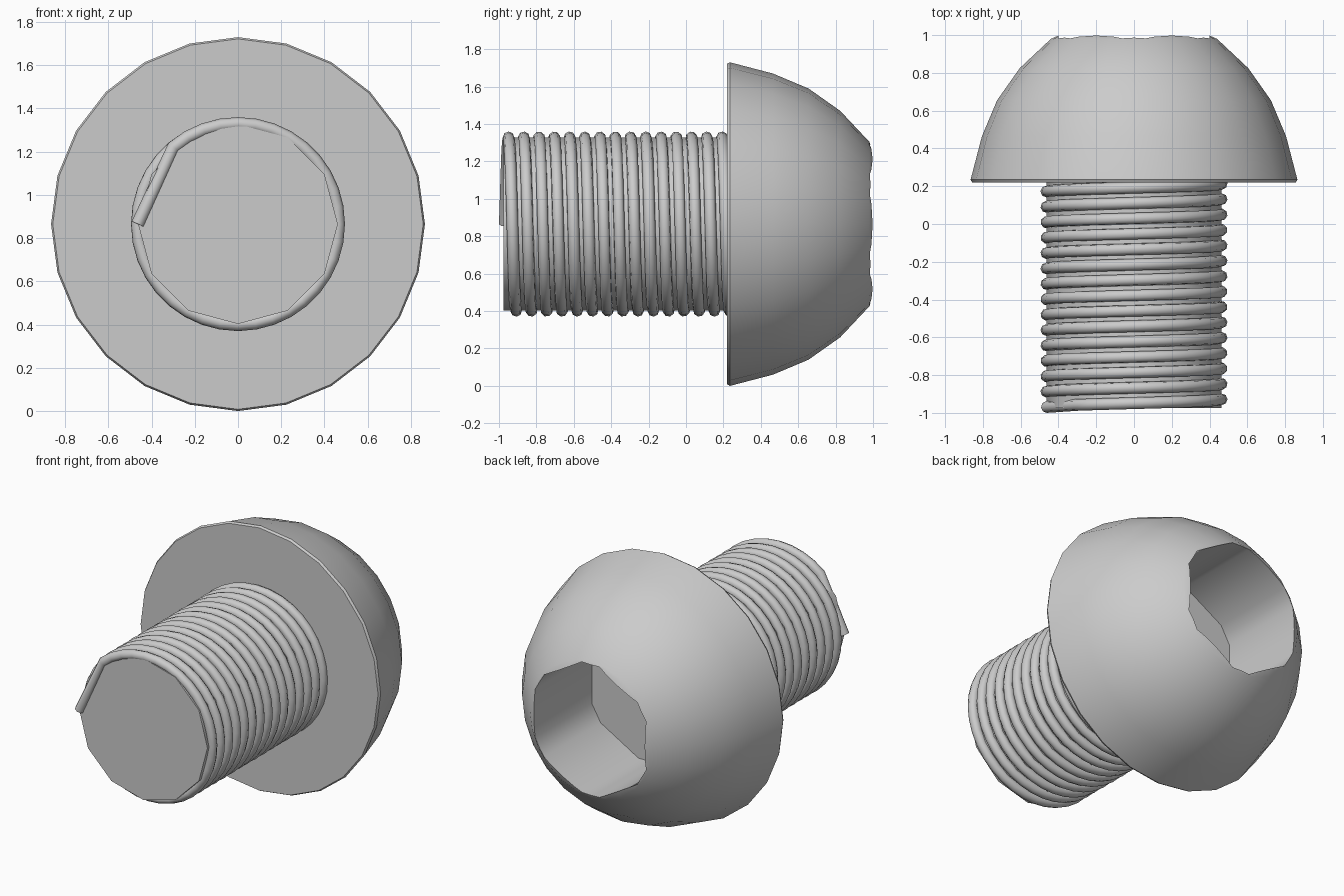
import bpy, bmesh
from math import sin, cos, pi, radians

if "Cube" in bpy.data.objects:
    bpy.data.objects.remove(bpy.data.objects["Cube"])

CZ = 0.865  # height of the bolt axis, which runs along y


def loft(name, rings, angles):
    """Closed solid from (radius, y) rings sharing one list of angles."""
    bm = bmesh.new()
    loops = [[bm.verts.new((r * cos(a), y, CZ + r * sin(a))) for a in angles] for r, y in rings]
    n = len(angles)
    for lo, hi in zip(loops, loops[1:]):
        for i in range(n):
            j = (i + 1) % n
            bm.faces.new((lo[i], lo[j], hi[j], hi[i]))
    bm.faces.new(loops[0])
    bm.faces.new(loops[-1])
    bmesh.ops.recalc_face_normals(bm, faces=bm.faces)
    me = bpy.data.meshes.new(name)
    bm.to_mesh(me)
    bm.free()
    ob = bpy.data.objects.new(name, me)
    bpy.context.collection.objects.link(ob)
    return ob


def smooth(ob, angle):
    bpy.ops.object.select_all(action='DESELECT')
    ob.select_set(True)
    bpy.context.view_layer.objects.active = ob
    bpy.ops.object.shade_smooth_by_angle(angle=radians(angle))


def circle(n):
    return [2 * pi * i / n for i in range(n)]


# Domed head
head = loft("head", [(0.857, 0.22), (0.865, 0.235), (0.805, 0.465), (0.725, 0.655),
                     (0.605, 0.825), (0.44, 0.98), (0.395, 1.0)], circle(24))

# Hexagonal socket with clipped corners, cut into the head
hex_angles = [radians(30 + 60 * k + d) for k in range(6) for d in (-8.5, 8.5)]
cutter = loft("socket_cutter", [(0.43, 0.40), (0.43, 1.2)], hex_angles)
cutter.hide_render = True
mod = head.modifiers.new("socket", 'BOOLEAN')
mod.operation = 'DIFFERENCE'
mod.solver = 'EXACT'
mod.object = cutter
bpy.context.view_layer.objects.active = head
bpy.ops.object.modifier_apply(modifier=mod.name)
bpy.data.objects.remove(cutter)
smooth(head, 35)

# Twelve-sided shaft
shaft = loft("shaft", [(0.462, -0.975), (0.462, 0.24)], circle(12))
smooth(shaft, 35)

# Thread: round wire wound in a helix, with a straight first stretch
PITCH, TURNS, STEPS = 0.0815, 14.75, 36
steps = [0] + list(range(5, int(TURNS * STEPS) + 1))
curve = bpy.data.curves.new("thread", 'CURVE')
curve.dimensions = '3D'
curve.bevel_depth = 0.031
curve.bevel_resolution = 2
curve.use_fill_caps = True
spline = curve.splines.new('POLY')
spline.points.add(len(steps) - 1)
for p, s in zip(spline.points, steps):
    a = pi - 2 * pi * s / STEPS
    p.co = (0.464 * cos(a), -0.969 + PITCH * s / STEPS, CZ + 0.464 * sin(a), 1)
thread = bpy.data.objects.new("thread", curve)
bpy.context.collection.objects.link(thread)
